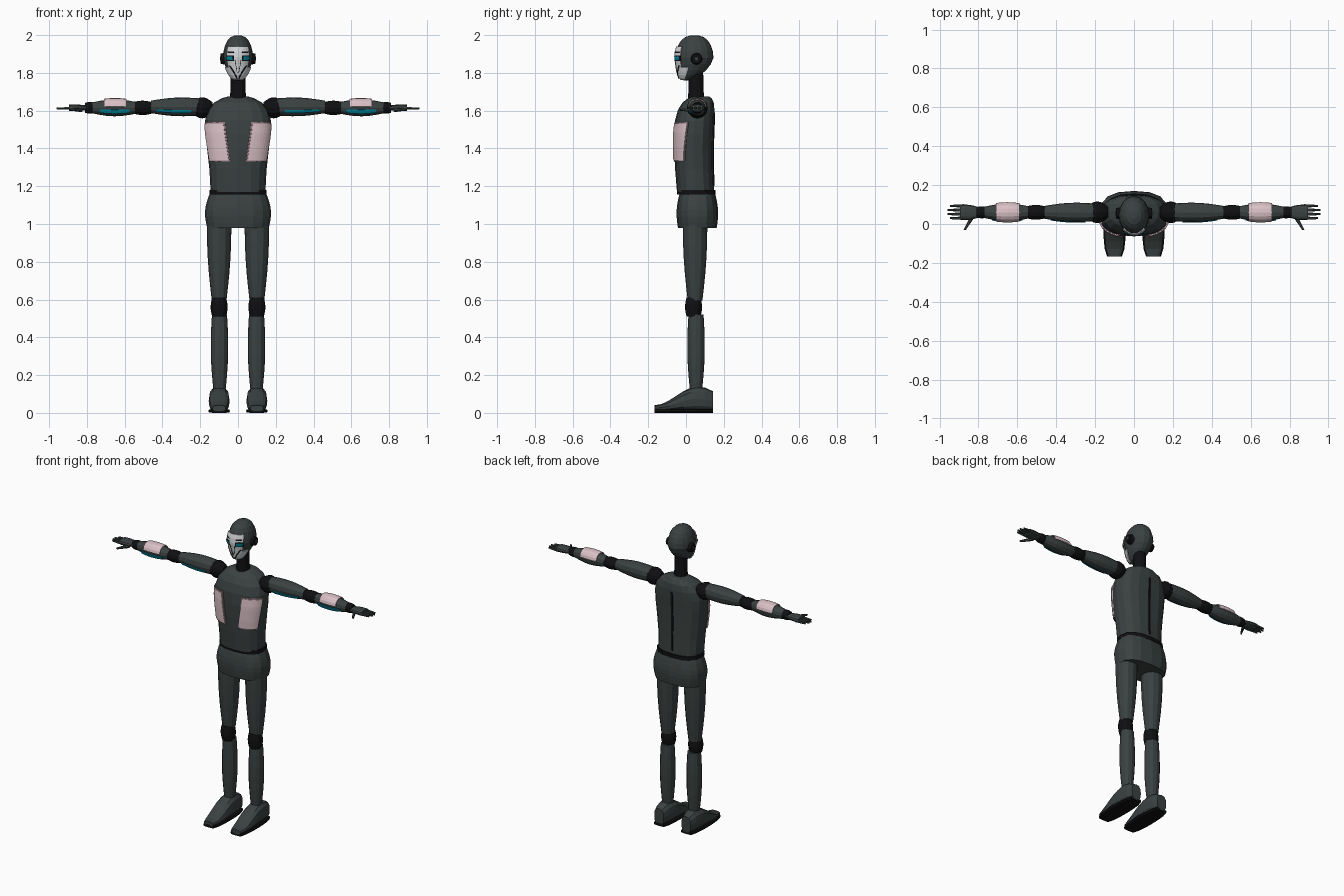
import bpy, bmesh
from math import cos, sin, radians, pi, sqrt, copysign

cube = bpy.data.objects.get("Cube")
if cube:
    bpy.data.objects.remove(cube)


def material(name, *colour):
    mat = bpy.data.materials.new(name)
    mat.use_nodes = True
    mat.diffuse_color = (*colour, 1)
    mat.node_tree.nodes["Principled BSDF"].inputs["Base Color"].default_value = (*colour, 1)
    return mat


GREY = material("dark grey shell", .042, .054, .052)
BLACK = material("black joint", .005, .005, .006)
PINK = material("pale pink panel", .7, .53, .57)
ROSE = material("dusty rose trim", .3, .2, .22)
CYAN = material("cyan light", 0, .25, .35)
WHITE = material("white mask", .65, .67, .68)


def ring_point(ring, axis, angle, power, lift=0):
    """Point on a superellipse ring: position, two centres, two radii."""
    along, centre_u, centre_v, radius_u, radius_v = ring
    c, s = cos(angle), sin(angle)
    u = centre_u + copysign((radius_u + lift) * abs(c) ** power, c)
    v = centre_v + copysign((radius_v + lift) * abs(s) ** power, s)
    return {"x": (along, u, v), "y": (u, along, v), "z": (u, v, along)}[axis]


def finish(name, bm, mat, mirror):
    bmesh.ops.recalc_face_normals(bm, faces=bm.faces)
    mesh = bpy.data.meshes.new(name)
    bm.to_mesh(mesh)
    bm.free()
    mesh.materials.append(mat)
    part = bpy.data.objects.new(name, mesh)
    bpy.context.scene.collection.objects.link(part)
    if mirror:
        part.modifiers.new("mirror", "MIRROR")
    return part


def loft(name, rings, mat=GREY, axis="z", sides=12, power=.9, mirror=True):
    """Closed skin through a row of rings."""
    bm = bmesh.new()
    rows = [[bm.verts.new(ring_point(ring, axis, 2 * pi * i / sides, power)) for i in range(sides)]
            for ring in rings]
    for low, high in zip(rows, rows[1:]):
        for i in range(sides):
            bm.faces.new((low[i - 1], low[i], high[i], high[i - 1]))
    bm.faces.new(rows[0])
    bm.faces.new(rows[-1])
    finish(name, bm, mat, mirror)


def tube(start, end, centre, first, last, bulge=0, flat=1, lean=0, steps=6):
    """Rings from start to end that taper, bulge in the middle and may lean sideways."""
    rings = []
    for i in range(steps + 1):
        f = i / steps
        radius = first + (last - first) * f + bulge * sin(pi * f)
        rings.append((start + (end - start) * f, centre[0] + lean * f, centre[1], radius, radius * flat))
    return rings


def patch(name, rings, span, angles, mat, top=None, axis="z", power=.9, lift=.005, steps=8):
    """Thin plate over a loft, between two positions and two angles in degrees."""
    bm = bmesh.new()
    top = top or angles
    rows = []
    for k in range(steps + 1):
        f = k / steps
        along = span[0] + (span[1] - span[0]) * f
        low, high = next(pair for pair in zip(rings, rings[1:]) if along <= pair[1][0])
        mix = (along - low[0]) / (high[0] - low[0])
        ring = [a + (b - a) * mix for a, b in zip(low, high)]
        first, last = (a + (b - a) * f for a, b in zip(angles, top))
        rows.append([bm.verts.new(ring_point(ring, axis, radians(first + (last - first) * i / steps),
                                             power, lift)) for i in range(steps + 1)])
    for low, high in zip(rows, rows[1:]):
        for i in range(steps):
            bm.faces.new((low[i], low[i + 1], high[i + 1], high[i]))
    plate = finish(name, bm, mat, mirror=True)
    shell = plate.modifiers.new("thickness", "SOLIDIFY")
    shell.thickness, shell.offset = .005, 0


def torso_ring(f):
    """Narrow waist, broad chest and domed shoulders."""
    dome = sqrt(1 - f ** 8)
    width = (.145 + .045 * f * f * (3 - 2 * f)) * dome
    depth = (.098 + .012 * f) * dome ** .7
    return 1.17 + .51 * f, 0, .05 - .01 * sin(pi * f) + .03 * f ** 8, width, depth


def head_ring(f):
    """Egg shape whose lower half narrows and slides forward to the chin."""
    turn = pi * (.04 + .92 * f)
    chin = max(0, cos(turn))
    width = .079 * sin(turn) ** .8 * (1 - chin / 4)
    return 1.88 - .12 * cos(turn), 0, .045 * (1 - chin ** 2), width, width * 1.27


def foot_ring(f, sole):
    """Low toe rising to the ankle, with rounded ends; the sole is a flat slab."""
    height = .01 if sole else .015 + .05 * sin(2.1 * f) ** 2
    width = .035 + .02 * sqrt(abs(sin(pi * f)))
    return -.168 + .31 * f, .1, height if sole else height + .01, width + .003 * sole, height


# Torso, waist and pelvis
torso = [torso_ring(.99 * (1 - (1 - k / 8) ** 2)) for k in range(9)]
body = dict(sides=16, power=.8, mirror=False)
loft("torso", torso, **body)
loft("waist_belt", tube(1.155, 1.18, (0, .055), .152, .152, flat=.67), BLACK, **body)
loft("pelvis", tube(.98, 1.16, (0, .06), .163, .15, bulge=.018, flat=.63), **body)
patch("chest_trims", torso, (1.33, 1.54), (-79, -22), ROSE, top=(-72, -12), power=.8, lift=.003)
patch("chest_plates", torso, (1.337, 1.533), (-77, -25), PINK, top=(-70, -15), power=.8, lift=.007)
patch("spine_seam", torso, (1.2, 1.59), (89, 90), BLACK, power=.8, lift=.002)

# Neck and head
head = [head_ring(k / 10) for k in range(11)]
loft("neck", tube(1.66, 1.8, (0, .053), .042, .038), BLACK, power=1, mirror=False)
loft("head", head, sides=16, power=1, mirror=False)
for name, span, angles, top, mat, lift in (
        ("face_mask", (1.83, 1.94), (-90, -45), None, WHITE, .005),
        ("jaw_mask", (1.765, 1.83), (-90, -15), None, WHITE, .005),
        ("eye_sockets", (1.864, 1.893), (-76, -44), None, BLACK, .007),
        ("eyes", (1.87, 1.887), (-72, -48), None, CYAN, .009),
        ("brows", (1.905, 1.913), (-75, -50), None, BLACK, .007),
        ("cheek_lines", (1.77, 1.84), (-88, -78), (-56, -51), BLACK, .007),
        ("nose_lines", (1.8, 1.865), (-87, -85), (-80, -78), BLACK, .007)):
    patch(name, head, span, angles, mat, top, power=1, lift=lift)
loft("ear_discs", tube(.06, .093, (.055, 1.875), .034, .026), BLACK, "x", power=1)
loft("ear_caps", tube(.09, .096, (.055, 1.875), .012, .01), axis="x", power=1)

# Arms
arm = (.06, 1.615)
upper_arm = tube(.2, .46, (.06, 1.62), .045, .033, bulge=.01)
forearm = tube(.54, .77, arm, .031, .029, bulge=.015)
loft("upper_arms", upper_arm, axis="x")
loft("forearms", forearm, axis="x")
patch("upper_arm_lights", upper_arm, (.25, .43), (196, 214), CYAN, axis="x", lift=.003)
patch("forearm_lights", forearm, (.575, .73), (190, 217), CYAN, axis="x", lift=.003)
patch("forearm_panels", forearm, (.59, .71), (5, 175), PINK, axis="x")
for name, start, end, radius, bulge in (("shoulder", .135, .243, .03, .026),
                                        ("elbow", .45, .56, .029, .009),
                                        ("wrist", .755, .81, .026, .005)):
    loft(name + "_joints", tube(start, end, arm, radius, radius, bulge), BLACK, "x", power=1)

# Hands
loft("palms", tube(.8, .895, arm, .027, .038, bulge=.006, flat=.45), axis="x", power=.8)
for i, finger in enumerate(("index", "middle", "ring", "little")):
    tip = .96 if finger in ("middle", "ring") else .947
    loft(finger + "_fingers", tube(.875, tip, (.03 + .021 * i, 1.612), .009, .005), axis="x", sides=6)
loft("thumbs", tube(-.032, .035, (.872, 1.604), .006, .012, lean=-.04), axis="y", sides=6)

# Legs
loft("thighs", tube(.595, 1.04, (.1, .048), .039, .065, bulge=.008))
loft("knee_joints", tube(.51, .61, (.1, .04), .037, .037, bulge=.008), BLACK)
loft("shins", tube(.1, .52, (.098, .053), .03, .04, bulge=.011))

# Feet
loft("feet", [foot_ring(k / 8, False) for k in range(9)], axis="y", power=.75)
loft("soles", [foot_ring(k / 8, True) for k in range(9)], BLACK, "y", sides=8, power=.3)
